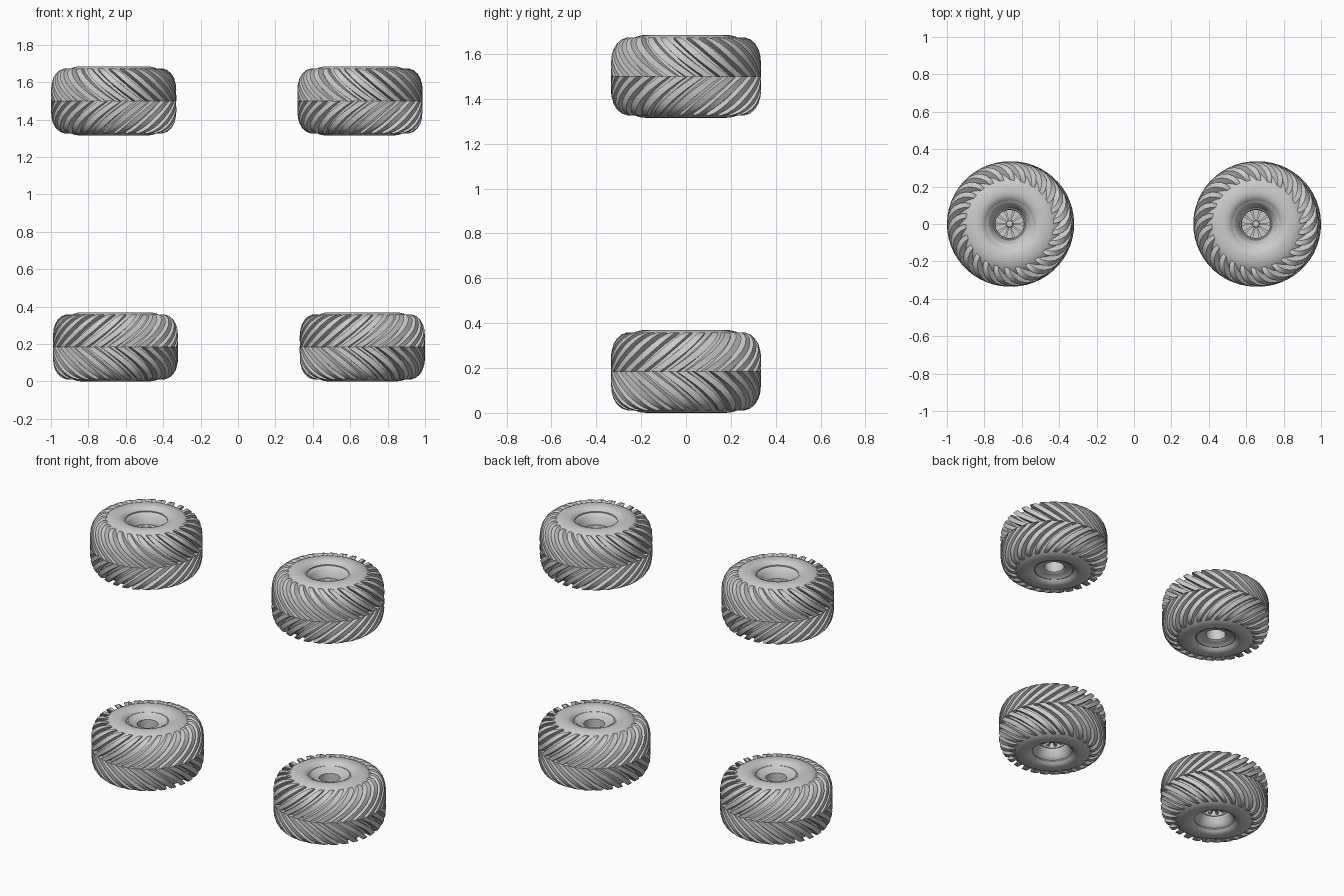
import bpy, bmesh, math
from math import sin, cos, radians, pi

if "Cube" in bpy.data.objects:
    bpy.data.objects.remove(bpy.data.objects["Cube"])


def finish(name, bm):
    bmesh.ops.recalc_face_normals(bm, faces=bm.faces)
    me = bpy.data.meshes.new(name)
    bm.to_mesh(me)
    bm.free()
    me.shade_smooth()
    me.set_sharp_from_angle(angle=radians(35))
    return me


def polar(r, a, z):
    return (r * cos(a), r * sin(a), z)


def revolve(bm, profile, n=96, closed=True):
    rings = [[bm.verts.new(polar(r, 2 * pi * i / n, z)) for i in range(n)] for r, z in profile]
    count = len(rings) if closed else len(rings) - 1
    for k in range(count):
        a, b = rings[k], rings[(k + 1) % len(rings)]
        for i in range(n):
            j = (i + 1) % n
            bm.faces.new((a[i], a[j], b[j], b[i]))
    if not closed:
        bm.faces.new(rings[0])
        bm.faces.new(rings[-1])


def sweep(bm, sections):
    # skin a row of four-cornered sections and cap both ends
    rows = [[bm.verts.new(p) for p in s] for s in sections]
    for a, b in zip(rows, rows[1:]):
        for i in range(4):
            j = (i + 1) % 4
            bm.faces.new((a[i], a[j], b[j], b[i]))
    bm.faces.new(rows[0])
    bm.faces.new(rows[-1])


# Tyre body: rounded balloon section with a deep dish outside, shallow dish inside
def tyre_mesh():
    bm = bmesh.new()
    half = [(.125, .162), (.138, .176), (.155, .183), (.175, .185), (.2, .183), (.222, .177),
            (.245, .165), (.268, .145), (.285, .12), (.298, .09), (.306, .05)]
    outer_dish = [(.084, .04), (.085, .09), (.09, .105), (.104, .135), (.116, .15), (.125, .155)]
    inner_dish = [(.118, -.164), (.11, -.158), (.085, -.15), (.068, -.147), (.062, -.142), (.062, .04)]
    prof = outer_dish + half + [(.308, 0)] + [(r, -z) for r, z in reversed(half)] + inner_dish
    revolve(bm, prof)
    return finish("tyre", bm)


# Tread: swept chevron lugs, two staggered rows
LUGS = 26
LUG_TOP = [(.335, 0), (.335, .03), (.335, .06), (.332, .09), (.324, .12), (.309, .146),
           (.287, .165), (.262, .174), (.236, .171)]
LUG_BASE = [(.298, 0), (.297, .03), (.294, .06), (.286, .09), (.275, .115), (.26, .135),
            (.245, .148), (.23, .158), (.222, .165)]


def tread_mesh():
    bm = bmesh.new()
    last = len(LUG_TOP) - 1
    for side in (1, -1):
        for i in range(LUGS):
            start = 2 * pi * (i + (.25 if side > 0 else -.25)) / LUGS
            secs = []
            for k, ((ro, zo), (rb, zb)) in enumerate(zip(LUG_TOP, LUG_BASE)):
                t = k / last
                a = start - radians(42) * (1 - (1 - t) ** 1.5)
                wt = radians(3.9 - 1.2 * t ** 3)
                wb = radians(5.3 - 1.5 * t ** 3)
                secs.append([polar(rb, a - wb, side * zb), polar(ro, a - wt, side * zo),
                             polar(ro, a + wt, side * zo), polar(rb, a + wb, side * zb)])
            sweep(bm, secs)
    return finish("tread", bm)


# Hub: sunken plate, ten tapered spokes, ring and centre cap
def hub_mesh():
    bm = bmesh.new()
    revolve(bm, [(.084, -.0), (.084, .045), (.02, .045)], 48, closed=False)
    revolve(bm, [(.086, .04), (.086, .092), (.08, .092), (.076, .084), (.076, .04)], 64)
    revolve(bm, [(.02, .04), (.02, .088), (.016, .094), (.008, .096)], 32, closed=False)
    for i in range(10):
        a = 2 * pi * i / 10
        secs = []
        for r, w, z in ((.012, .004, .086), (.04, .005, .082), (.065, .007, .082), (.08, .01, .084)):
            secs.append([(r * cos(a) - s * w * sin(a), r * sin(a) + s * w * cos(a), h)
                         for s, h in ((-1, .042), (-1, z), (1, z), (1, .042))])
        sweep(bm, secs)
    return finish("hub", bm)


# Four wheels lying flat: upper pair faces up, lower pair faces down
parts = {"tyre": tyre_mesh(), "tread": tread_mesh(), "hub": hub_mesh()}
wheels = [("upper_left", -.665, 1.5, 0), ("upper_right", .652, 1.5, 0),
          ("lower_left", -.655, .185, pi), ("lower_right", .665, .185, pi)]
for label, x, z, flip in wheels:
    for part, mesh in parts.items():
        ob = bpy.data.objects.new(f"{label}_{part}", mesh)
        ob.location = (x, 0, z)
        ob.rotation_euler = (flip, 0, 0)
        bpy.context.collection.objects.link(ob)
